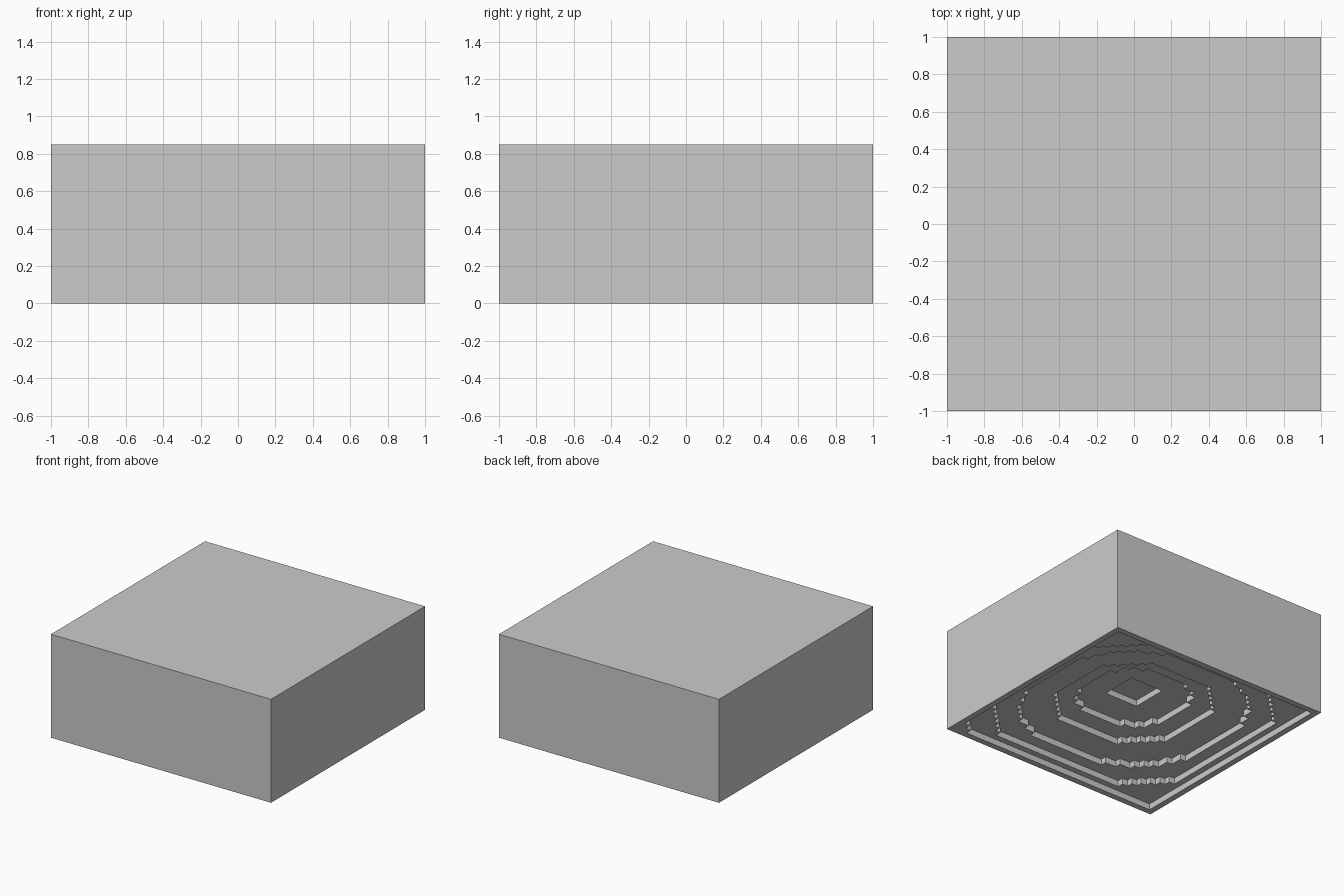
import bpy, bmesh, math

if "Cube" in bpy.data.objects:
    bpy.data.objects.remove(bpy.data.objects["Cube"])

N, CELL, HEIGHT = 40, 0.05, 0.85
# each terrace of the hollow: (half width, corner radius), from rim to centre
TERRACES = [(0.95, 1.35), (0.90, 1.06), (0.78, 0.86), (0.55, 0.60), (0.38, 0.43), (0.16, 0.21)]


def depth(i, j):
    """Height of the underside above the ground in one grid cell."""
    if not (0 <= i < N and 0 <= j < N):
        return HEIGHT
    x, y = -1 + (i + 0.5) * CELL, -1 + (j + 0.5) * CELL
    level = 0
    for k, (half, radius) in enumerate(TERRACES):
        r = radius
        if k == 0 and x > 0 and y < 0:   # first terrace is clipped at one corner
            r = 1.24
        if max(abs(x), abs(y)) < half and math.hypot(x, y) < r:
            level += 1
    return level * CELL


bm = bmesh.new()


def quad(*points):
    bm.faces.new([bm.verts.new(p) for p in points])


# stepped underside: a flat face per cell, and risers where levels differ
for i in range(N):
    for j in range(N):
        x0, y0 = -1 + i * CELL, -1 + j * CELL
        x1, y1 = x0 + CELL, y0 + CELL
        z = depth(i, j)
        quad((x0, y0, z), (x0, y1, z), (x1, y1, z), (x1, y0, z))
        if i < N - 1:
            w = depth(i + 1, j)
            if w != z:
                quad((x1, y0, z), (x1, y1, z), (x1, y1, w), (x1, y0, w))
        if j < N - 1:
            w = depth(i, j + 1)
            if w != z:
                quad((x1, y1, z), (x0, y1, z), (x0, y1, w), (x1, y1, w))

# plain outer walls and top
corners = [(-1, -1), (1, -1), (1, 1), (-1, 1)]
for (ax, ay), (bx, by) in zip(corners, corners[1:] + corners[:1]):
    quad((ax, ay, 0), (bx, by, 0), (bx, by, HEIGHT), (ax, ay, HEIGHT))
quad(*[(x, y, HEIGHT) for x, y in corners])

bmesh.ops.remove_doubles(bm, verts=bm.verts, dist=0.0005)
mesh = bpy.data.meshes.new("hollow_block")
bm.to_mesh(mesh)
bm.free()
bpy.context.collection.objects.link(bpy.data.objects.new("hollow_block", mesh))
